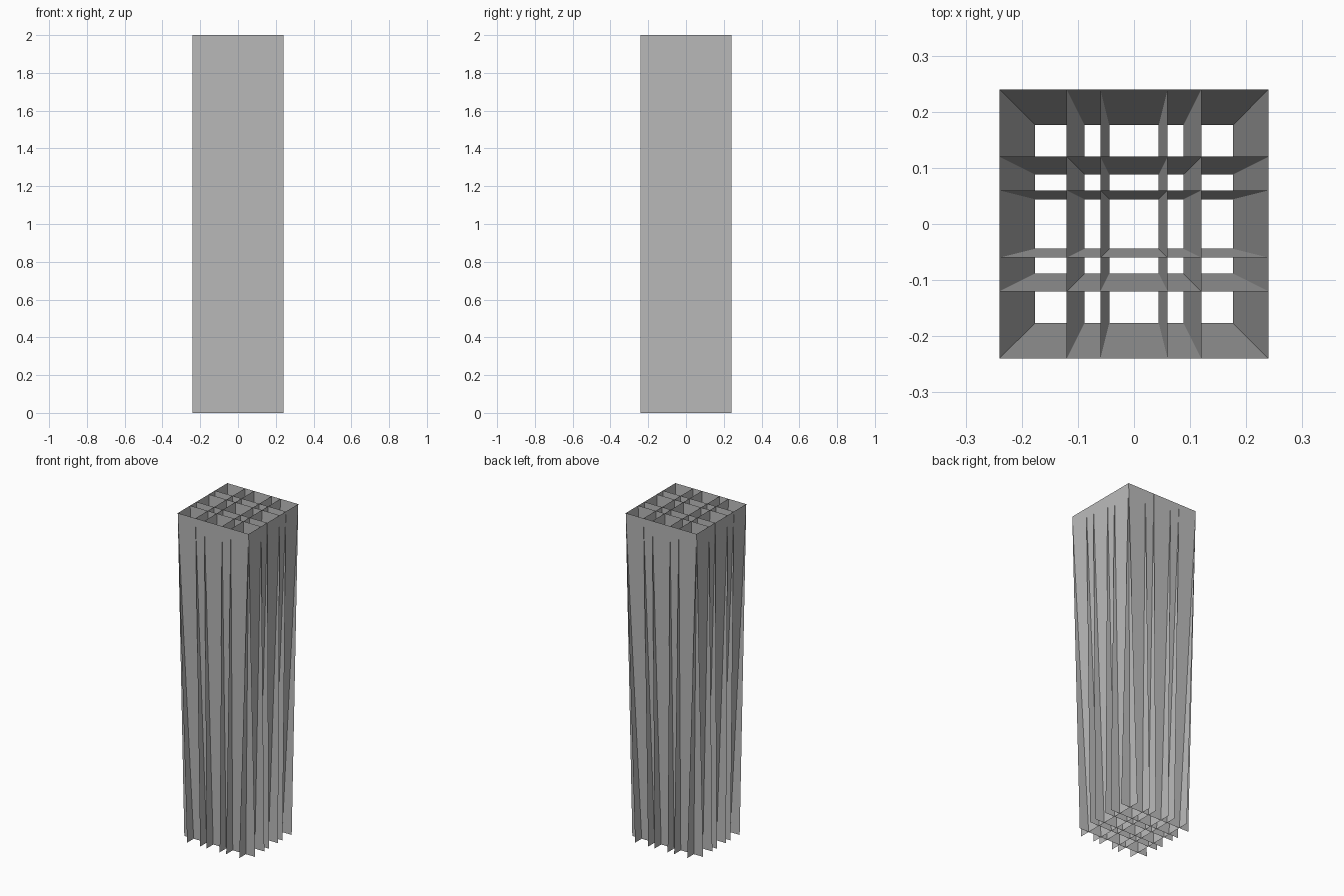
import bpy
import bmesh

if "Cube" in bpy.data.objects:
    bpy.data.objects.remove(bpy.data.objects["Cube"], do_unlink=True)

HEIGHT = 2.0
HALF = 0.24          # half width of every sheet
TAPER = 0.735        # bottom offset / top offset
OFFSETS = {"outer": 0.24, "middle": 0.12, "inner": 0.06}

grey = bpy.data.materials.new("grey")
grey.use_nodes = True
colour = (0.5, 0.5, 0.5, 1.0)
grey.diffuse_color = colour
grey.node_tree.nodes["Principled BSDF"].inputs["Base Color"].default_value = colour


def leaning_sheet(name, offset, axis):
    """Thin rectangular sheet whose foot leans towards the centre."""
    foot = offset * TAPER
    profile = [(-HALF, foot, 0), (HALF, foot, 0),
               (HALF, offset, HEIGHT), (-HALF, offset, HEIGHT)]
    if axis == "x":
        profile = [(d, w, z) for w, d, z in profile]
    # wind the face so it looks away from the centre
    if (axis == "y") == (offset > 0):
        profile.reverse()
    bm = bmesh.new()
    bm.faces.new([bm.verts.new(p) for p in profile])
    mesh = bpy.data.meshes.new(name)
    bm.to_mesh(mesh)
    bm.free()
    mesh.materials.append(grey)
    obj = bpy.data.objects.new(name, mesh)
    bpy.context.collection.objects.link(obj)


# Crossing sheets: three mirrored pairs in each direction
for ring, offset in OFFSETS.items():
    leaning_sheet(f"{ring}_sheet_left", offset, "x")
    leaning_sheet(f"{ring}_sheet_right", -offset, "x")
    leaning_sheet(f"{ring}_sheet_back", offset, "y")
    leaning_sheet(f"{ring}_sheet_front", -offset, "y")
